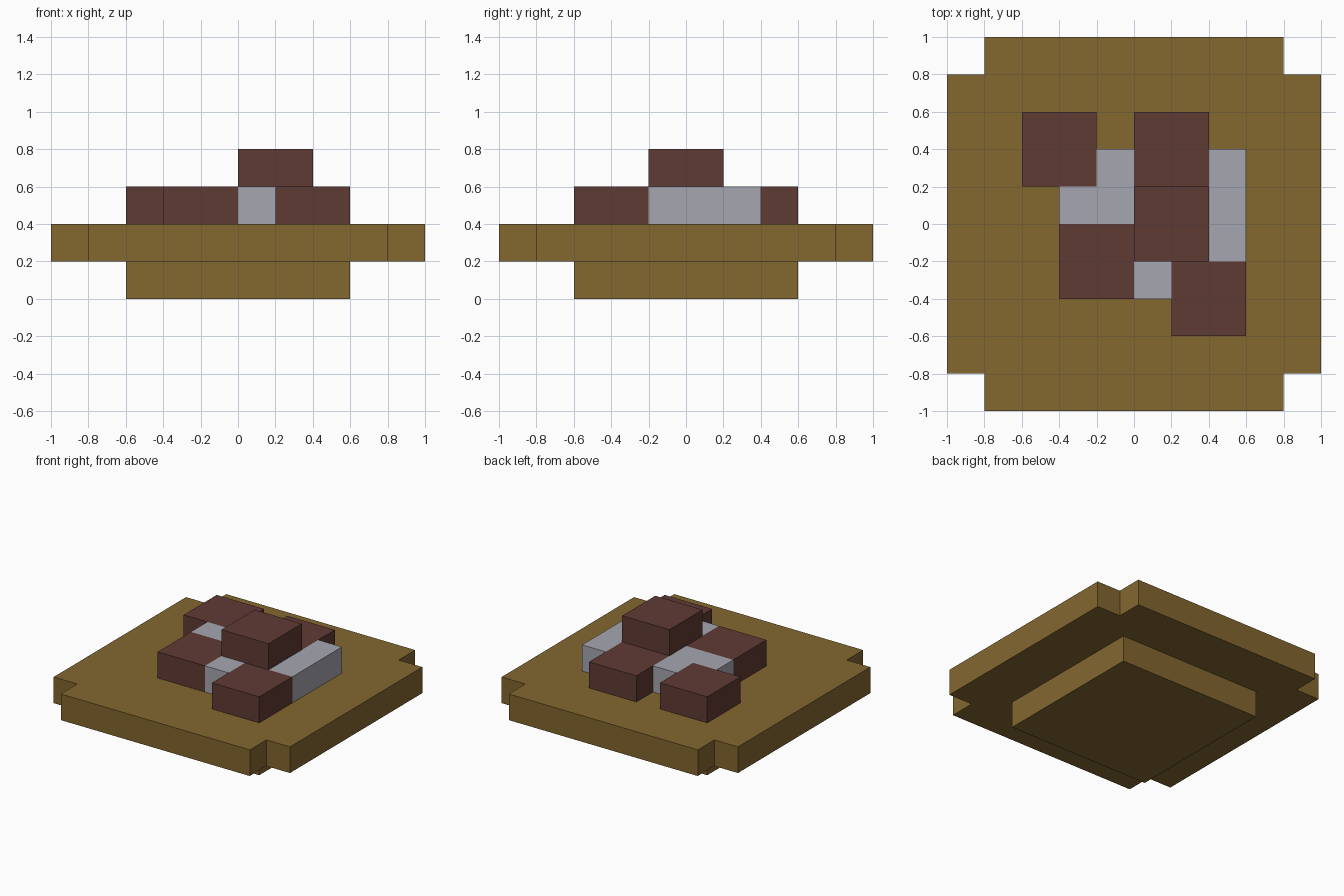
import bpy
import bmesh

cube = bpy.data.objects.get("Cube")
if cube:
    bpy.data.objects.remove(cube, do_unlink=True)


def material(name, rgb):
    """Flat matte material from sRGB bytes."""
    lin = [((c / 255 + 0.055) / 1.055) ** 2.4 for c in rgb]
    mat = bpy.data.materials.new(name)
    mat.use_nodes = True
    mat.diffuse_color = (*lin, 1)
    bsdf = mat.node_tree.nodes["Principled BSDF"]
    bsdf.inputs["Base Color"].default_value = (*lin, 1)
    bsdf.inputs["Roughness"].default_value = 0.9
    return mat


wood = material("golden wood", (131, 103, 47))
meat_brown = material("meat brown", (96, 59, 53))
rice_grey = material("pale grey", (166, 166, 176))


def prism(name, outline, z0, z1, mat):
    """Extrude a counter-clockwise xy outline from z0 to z1."""
    bm = bmesh.new()
    face = bm.faces.new([bm.verts.new((x, y, z0)) for x, y in outline])
    top = bmesh.ops.extrude_face_region(bm, geom=[face], use_keep_orig=True)["geom"]
    verts = [v for v in top if isinstance(v, bmesh.types.BMVert)]
    bmesh.ops.translate(bm, vec=(0, 0, z1 - z0), verts=verts)
    bmesh.ops.recalc_face_normals(bm, faces=bm.faces)
    mesh = bpy.data.meshes.new(name)
    bm.to_mesh(mesh)
    bm.free()
    mesh.materials.append(mat)
    obj = bpy.data.objects.new(name, mesh)
    bpy.context.collection.objects.link(obj)
    return obj


def box(name, x0, x1, y0, y1, z0, z1, mat):
    return prism(name, [(x0, y0), (x1, y0), (x1, y1), (x0, y1)], z0, z1, mat)


# Bowl: square foot and wide rim plate with notched corners
box("bowl_foot", -0.6, 0.6, -0.6, 0.6, 0, 0.2, wood)
a, b = 1.0, 0.8
rim = [(-b, -a), (b, -a), (b, -b), (a, -b), (a, b), (b, b),
       (b, a), (-b, a), (-b, b), (-a, b), (-a, -b), (-b, -b)]
prism("bowl_rim", rim, 0.2, 0.4, wood)

# Pale filling that winds between the chunks
filling = [(0, -0.4), (0.2, -0.4), (0.2, -0.2), (0.6, -0.2), (0.6, 0.4),
           (0.4, 0.4), (0.4, 0.2), (0, 0.2), (0, 0.4), (-0.2, 0.4),
           (-0.2, 0.2), (-0.4, 0.2), (-0.4, 0), (0, 0)]
prism("filling", filling, 0.4, 0.6, rice_grey)

# Brown chunks, all the same size: low corner x, y, z
chunks = {
    "back_right_chunk": (-0.6, 0.2, 0.4),
    "back_left_chunk": (0, 0.2, 0.4),
    "front_right_chunk": (-0.4, -0.4, 0.4),
    "front_left_chunk": (0.2, -0.6, 0.4),
    "top_chunk": (0, -0.2, 0.6),
}
for name, (x, y, z) in chunks.items():
    box(name, x, x + 0.4, y, y + 0.4, z, z + 0.2, meat_brown)
